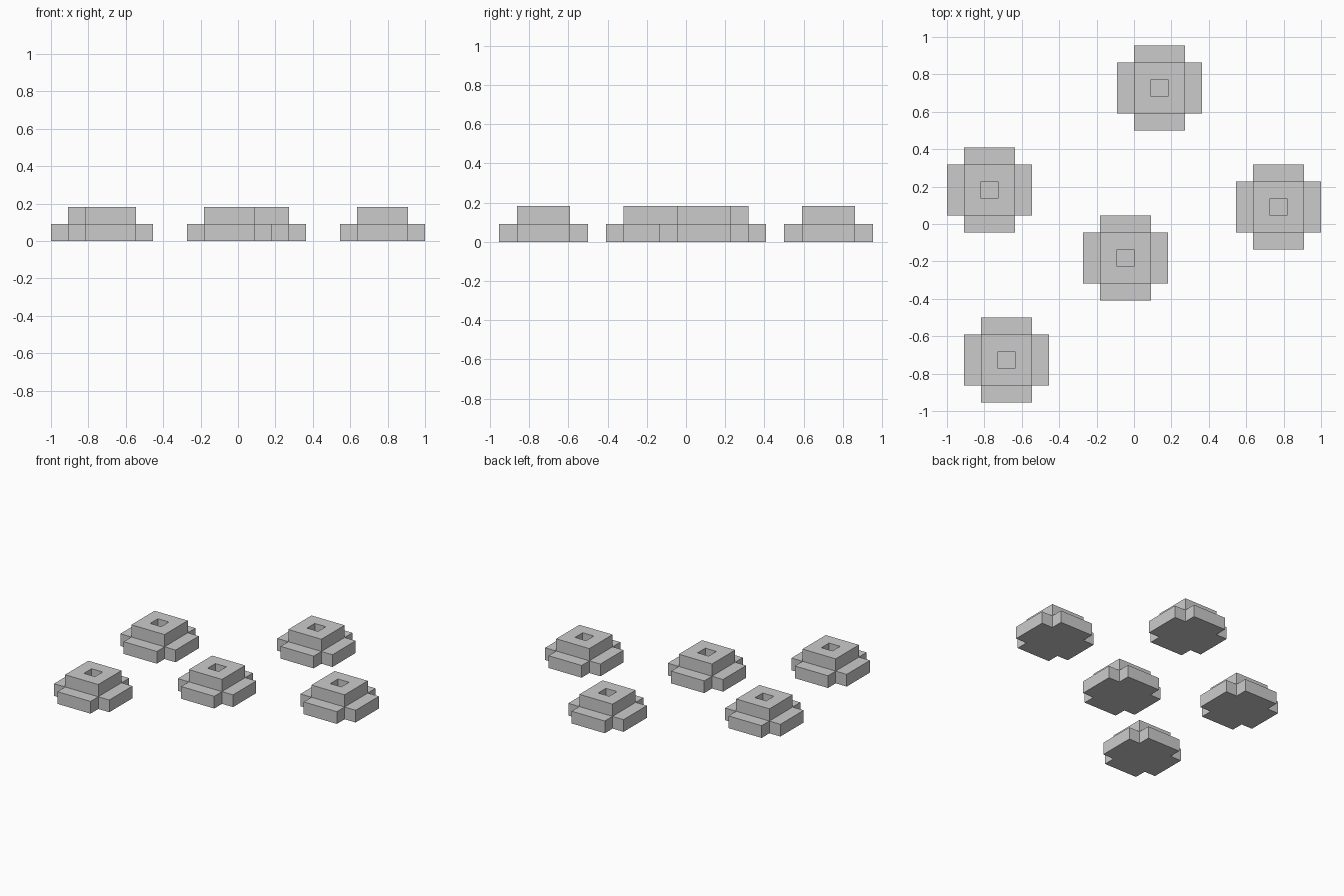
import bpy, bmesh, math

if "Cube" in bpy.data.objects:
    bpy.data.objects.remove(bpy.data.objects["Cube"])

U = 1 / 11  # one block unit
# tile centres in block units
CENTRES = [(1.5, 8), (-8.5, 2), (8.5, 1), (-0.5, -2), (-7.5, -8)]


def raise_faces(bm, faces):
    """Extrude a patch of faces up by one unit and return the raised faces."""
    geom = bmesh.ops.extrude_face_region(bm, geom=faces)["geom"]
    verts = [g for g in geom if isinstance(g, bmesh.types.BMVert)]
    bmesh.ops.translate(bm, vec=(0, 0, U), verts=verts)
    return [g for g in geom if isinstance(g, bmesh.types.BMFace)]


def stepped_mesh():
    bm = bmesh.new()
    # cross-shaped footprint: 5 x 5 grid without its corners
    bmesh.ops.create_grid(bm, x_segments=5, y_segments=5, size=2.5 * U)

    def cell(f):
        c = f.calc_center_median() / U
        return abs(round(c.x)), abs(round(c.y))

    corners = [f for f in bm.faces if cell(f) == (2, 2)]
    bmesh.ops.delete(bm, geom=corners, context='FACES')
    # lower step
    top = raise_faces(bm, bm.faces[:])
    # upper step: 3 x 3 ring around the square socket
    raise_faces(bm, [f for f in top if max(cell(f)) == 1])
    bmesh.ops.recalc_face_normals(bm, faces=bm.faces[:])
    bmesh.ops.dissolve_limit(bm, angle_limit=math.radians(1),
                             verts=bm.verts[:], edges=bm.edges[:])
    mesh = bpy.data.meshes.new("stepped_block")
    bm.to_mesh(mesh)
    bm.free()
    return mesh


# five identical blocks scattered on the ground
mesh = stepped_mesh()
for i, (x, y) in enumerate(CENTRES, 1):
    ob = bpy.data.objects.new(f"stepped_block_{i}", mesh)
    ob.location = (x * U, y * U, 0)
    bpy.context.collection.objects.link(ob)
